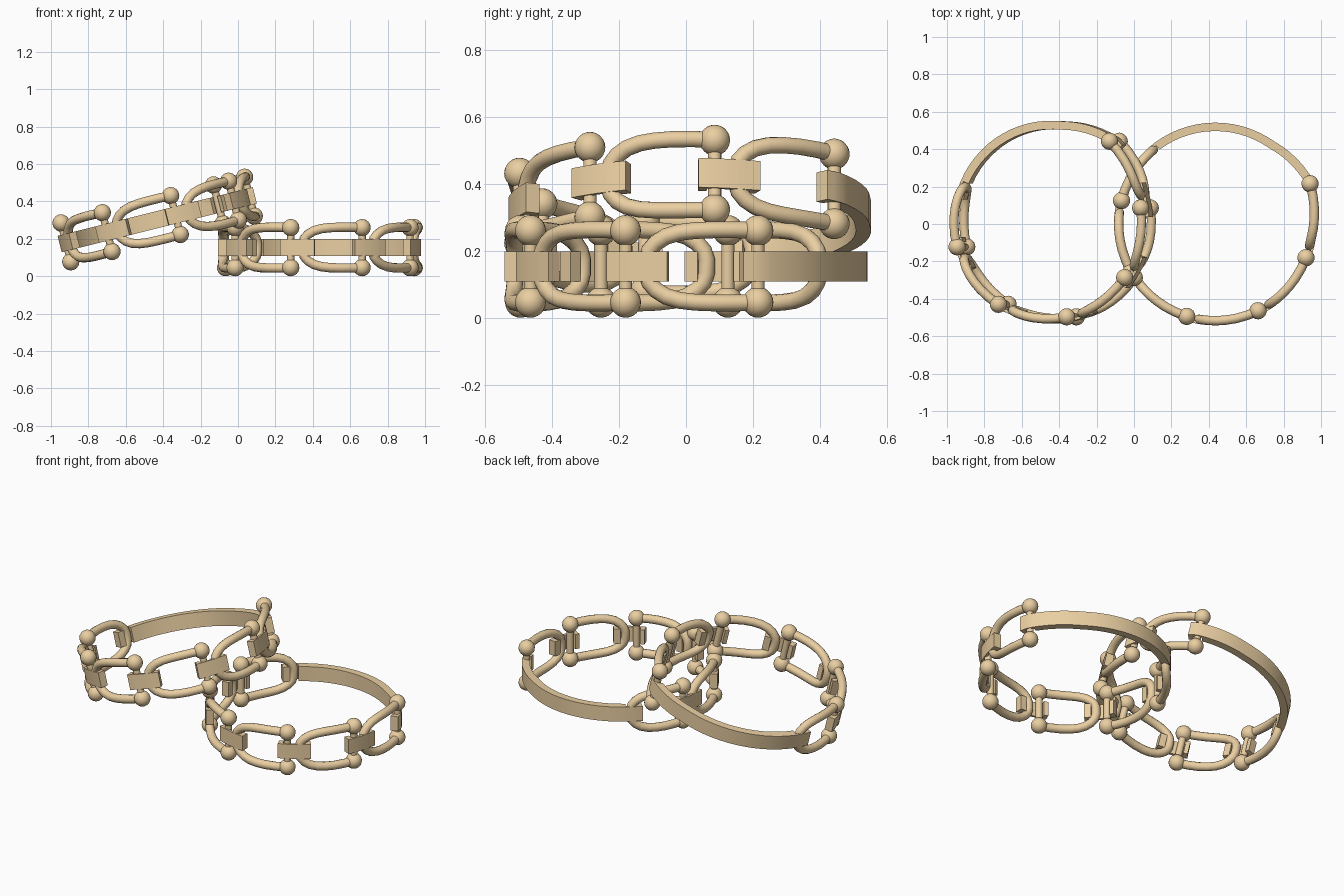
import bpy, bmesh
from math import sin, cos, pi, radians
from mathutils import Matrix, Vector

if "Cube" in bpy.data.objects:
    bpy.data.objects.remove(bpy.data.objects["Cube"])

R, H = 0.517, 0.107          # ring radius, half height between ball centres
STEP, COUNT = 43.4, 6        # degrees between links, links per bracelet


def radius(a):
    # the first hinge sits slightly proud of the circle
    return R + 0.033 * max(0, 1 - abs(a) / 32)


def polar(a, z=0, off=0):
    r = radius(a) + off
    return Vector((r * cos(radians(a)), r * sin(radians(a)), z))


def finish(bm, name, mat, angle=40):
    bmesh.ops.recalc_face_normals(bm, faces=bm.faces)
    me = bpy.data.meshes.new(name)
    bm.to_mesh(me)
    bm.free()
    ob = bpy.data.objects.new(name, me)
    bpy.context.collection.objects.link(ob)
    ob.matrix_world = mat
    ob.data.materials.append(gold)
    bpy.ops.object.select_all(action='DESELECT')
    ob.select_set(True)
    bpy.context.view_layer.objects.active = ob
    bpy.ops.object.shade_smooth_by_angle(angle=radians(angle))


def tube(bm, pts, dirs, r, n=12):
    # sweep a circle along pts; dirs is the radial direction at each point
    rings = []
    for i, p in enumerate(pts):
        t = (pts[min(i + 1, len(pts) - 1)] - pts[max(i - 1, 0)]).normalized()
        v = t.cross(dirs[i]).normalized()
        u = v.cross(t)
        rings.append([bm.verts.new(p + r * (cos(2 * pi * k / n) * u + sin(2 * pi * k / n) * v))
                      for k in range(n)])
    for a, b in zip(rings, rings[1:]):
        for k in range(n):
            bm.faces.new((a[k], a[(k + 1) % n], b[(k + 1) % n], b[k]))
    bm.faces.new(rings[0])
    bm.faces.new(rings[-1])


def stirrup(name, a0, mat):
    # U shaped rod, ball ends and hinge bar
    half = [(0, 1), (7, 1.02), (14, 1.02), (20, 1), (25, .95), (29.5, .84),
            (33, .66), (35.3, .44), (36.2, .2)]
    path = half + [(t, -z) for t, z in reversed(half)]
    pts = [polar(a0 - t, z * H) for t, z in path]
    dirs = [polar(a0 - t).normalized() for t, z in path]
    bm = bmesh.new()
    tube(bm, pts, dirs, 0.025)
    tube(bm, [polar(a0, -H), polar(a0, H)], [polar(a0).normalized()] * 2, 0.02)
    for s in (1, -1):
        bmesh.ops.create_uvsphere(bm, u_segments=20, v_segments=12, radius=0.046,
                                  matrix=Matrix.Translation(polar(a0, s * H)))
    finish(bm, name, mat)


def strap(name, start, end, pockets, mat):
    # curved plate, thinned on the inside where it hooks over the rods
    n = max(3, int((end - start) / 5))
    stops = {start + (end - start) * i / n: None for i in range(n + 1)}
    for lo, hi in pockets:
        for a in (lo, lo + .1, hi - .1, hi):
            stops[a] = None
    bm = bmesh.new()
    rings = []
    for a in sorted(stops):
        thin = any(lo < a < hi for lo, hi in pockets)
        inner = 0.010 if thin else -0.020
        rings.append([bm.verts.new(polar(a, z, o)) for z, o in
                      ((-.045, inner), (-.045, .025), (.045, .025), (.045, inner))])
    for a, b in zip(rings, rings[1:]):
        for k in range(4):
            bm.faces.new((a[k], a[(k + 1) % 4], b[(k + 1) % 4], b[k]))
    bm.faces.new(rings[0])
    bm.faces.new(rings[-1])
    finish(bm, name, mat)


def bracelet(label, mat):
    for k in range(COUNT):
        a = -STEP * k
        stirrup(f"{label}_stirrup_link_{k + 1}", a, mat)
        if k:
            strap(f"{label}_short_strap_{k}", a - 5.5, a + 14.5, [(a - 2.6, a + 10)], mat)
    # long band closing the circle between last stirrup and first hinge
    tail = 360 - STEP * COUNT
    strap(f"{label}_long_band", -5.5, tail + 14.5,
          [(-2.6, 2.8), (tail + 4.2, tail + 10)], mat)


gold = bpy.data.materials.new("warm_gold")
gold.diffuse_color = (0.82, 0.62, 0.36, 1)
gold.use_nodes = True
gold.node_tree.nodes["Principled BSDF"].inputs["Base Color"].default_value = gold.diffuse_color

# flat bracelet, and a tilted one resting on it
bracelet("right_bracelet", Matrix.Translation((0.435, 0, 0.153)) @ Matrix.Rotation(radians(23), 4, 'Z'))
bracelet("left_bracelet", Matrix.Translation((-0.435, 0.01, 0.302))
         @ Matrix.Rotation(radians(-14), 4, 'Y') @ Matrix.Rotation(radians(51.8), 4, 'Z'))
